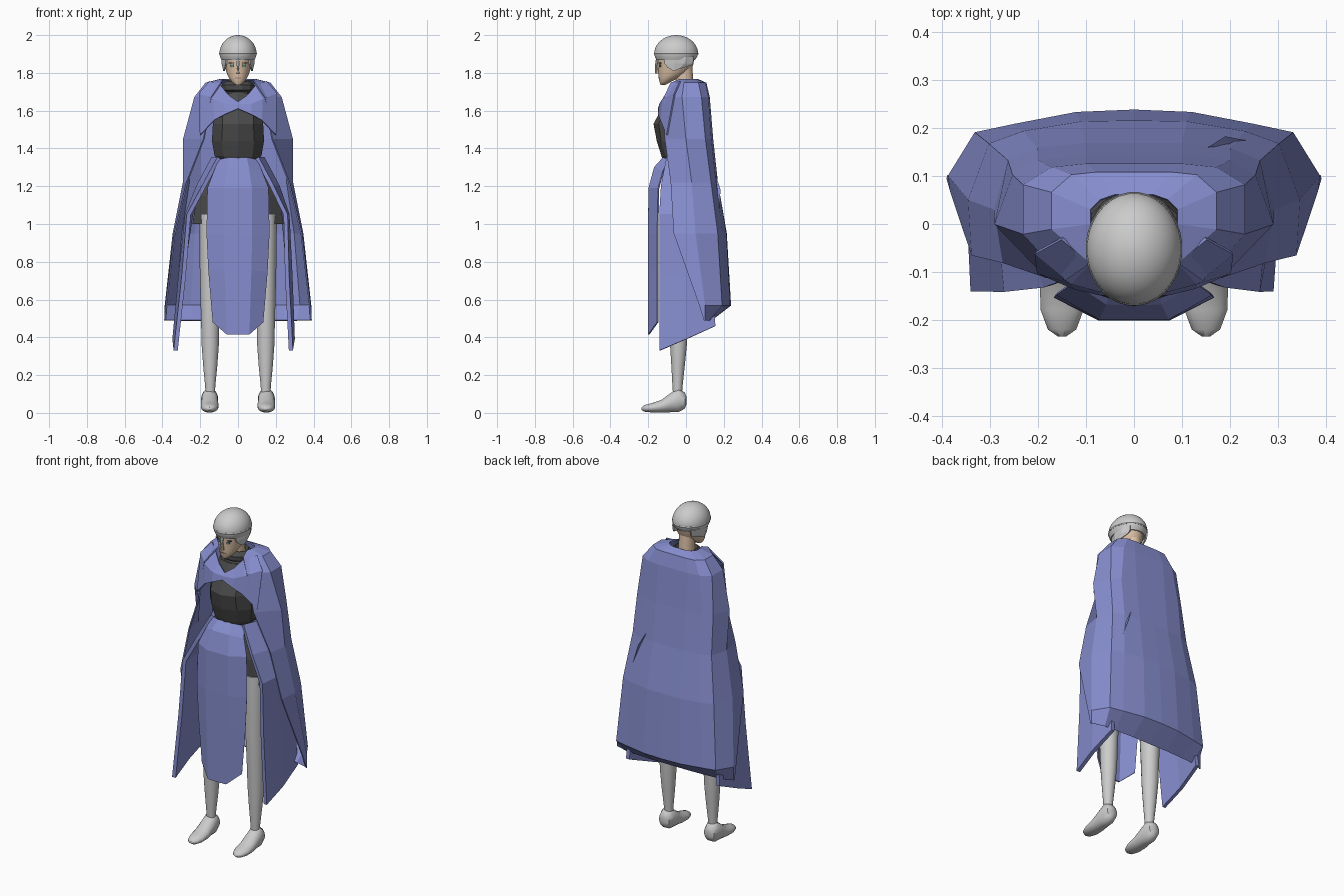
import bpy
from math import sin, cos, pi, radians

BLUE = (0.24, 0.27, 0.62, 1)
DARK = (0.07, 0.07, 0.07, 1)
SKIN = (0.72, 0.53, 0.38, 1)
EYE = (0.1, 0.25, 0.25, 1)
mats = {}


def make(name, verts, faces, color=None, smooth=False, mirror=False, thick=0):
    me = bpy.data.meshes.new(name)
    me.from_pydata(verts, [], faces)
    me.update()
    ob = bpy.data.objects.new(name, me)
    bpy.context.collection.objects.link(ob)
    if color:
        if color not in mats:
            mats[color] = bpy.data.materials.new(name + "_color")
            mats[color].diffuse_color = color
        me.materials.append(mats[color])
    if smooth:
        for p in me.polygons:
            p.use_smooth = True
        me.set_sharp_from_angle(angle=radians(45))
    if mirror:
        m = ob.modifiers.new("mirror", 'MIRROR')
        m.merge_threshold = 0.0005
    if thick:
        s = ob.modifiers.new("thickness", 'SOLIDIFY')
        s.thickness = thick
        s.offset = 0
    return ob


def loft(name, rings, n=12, along='z', x=0, **kw):
    """Rings: (height, centre, x radius, other radius), stacked along z or y."""
    verts, faces = [], []
    for h, c, rx, r in rings:
        for i in range(n):
            a = 2 * pi * (i + 0.5) / n
            px, q = x + rx * cos(a), c + r * sin(a)
            verts.append((px, q, h) if along == 'z' else (px, -h, q))
    for k in range(len(rings) - 1):
        for i in range(n):
            j = (i + 1) % n
            faces.append((k * n + i, k * n + j, (k + 1) * n + j, (k + 1) * n + i))
    faces += [tuple(reversed(range(n))), tuple(range((len(rings) - 1) * n, len(rings) * n))]
    return make(name, verts, faces, **kw)


def sheet(name, rows, **kw):
    """Cloth from rows of (x, y, z) points."""
    n = len(rows[0])
    verts = [p for r in rows for p in r]
    faces = [(k * n + i, k * n + i + 1, (k + 1) * n + i + 1, (k + 1) * n + i)
             for k in range(len(rows) - 1) for i in range(n - 1)]
    return make(name, verts, faces, **kw)


# legs and feet
loft("legs", [(0.10, -0.045, 0.026, 0.024), (0.14, -0.045, 0.027, 0.027),
              (0.25, -0.042, 0.038, 0.036), (0.36, -0.04, 0.046, 0.045),
              (0.52, -0.04, 0.05, 0.052), (0.75, -0.04, 0.056, 0.065),
              (1.05, -0.03, 0.06, 0.075)], n=20, x=0.147, smooth=True, mirror=True)
loft("feet", [(-0.003, 0.065, 0.012, 0.02), (0.006, 0.065, 0.034, 0.043),
              (0.04, 0.067, 0.046, 0.064), (0.08, 0.055, 0.045, 0.052),
              (0.13, 0.035, 0.047, 0.034), (0.18, 0.027, 0.045, 0.025),
              (0.22, 0.024, 0.03, 0.018), (0.235, 0.022, 0.008, 0.006)],
     n=20, along='y', x=0.15, smooth=True, mirror=True)

# dark clothing
loft("shorts", [(1.00, -0.02, 0.25, 0.1), (1.15, -0.02, 0.225, 0.105),
                (1.25, -0.015, 0.165, 0.1), (1.36, -0.02, 0.11, 0.085)], n=12, color=DARK)
loft("bodice", [(1.33, -0.02, 0.10, 0.1), (1.36, -0.02, 0.13, 0.11), (1.44, -0.03, 0.145, 0.125),
                (1.53, -0.03, 0.14, 0.142), (1.60, -0.02, 0.14, 0.115),
                (1.69, -0.01, 0.1, 0.075)], n=10, color=DARK)
loft("collar", [(1.66, -0.015, 0.08, 0.08), (1.70, -0.01, 0.066, 0.066), (1.71, -0.01, 0.088, 0.08),
                (1.735, -0.01, 0.092, 0.08), (1.755, -0.005, 0.065, 0.06),
                (1.73, -0.005, 0.05, 0.045)], n=12, color=DARK)

# cloak: half rows from back centre round to the front edge
cloak = [
    (0.49, [(0, .13), (.12, .13), (.24, .125), (.31, .12), (.386, .1), (.387, .095)]),
    (0.57, [(0, .235), (.12, .23), (.25, .205), (.33, .188), (.384, .1), (.38, .07)]),
    (0.95, [(0, .212), (.11, .21), (.23, .19), (.30, .165), (.342, .05), (.335, -.065)]),
    (1.22, [(0, .165), (.10, .165), (.20, .155), (.26, .13), (.288, .03), (.27, -.08)]),
    (1.45, [(0, .14), (.10, .14), (.20, .13), (.25, .1), (.287, 0), (.18, -.11)]),
    (1.67, [(0, .122), (.10, .122), (.17, .115), (.228, .08), (.228, -.02), (.14, -.115)]),
    (1.745, [(0, .105), (.08, .105), (.13, .1), (.17, .065), (.17, -.01), (.09, -.08)]),
    (1.765, [(0, .06), (.04, .06), (.07, .05), (.09, .03), (.09, 0), (.08, -.03)])]
sheet("cloak", [[(x, y, z) for x, y in row] for z, row in cloak],
      color=BLUE, mirror=True, thick=0.008)
sheet("cloak_front", [
    [(0, -.125, 1.645), (.05, -.105, 1.68), (.09, -.08, 1.73), (.15, -.03, 1.755)],
    [(0, -.138, 1.63), (.07, -.138, 1.635), (.13, -.122, 1.66), (.205, -.06, 1.69)],
    [(0, -.145, 1.61), (.07, -.145, 1.58), (.125, -.132, 1.55), (.2, -.1, 1.47)]],
    color=BLUE, mirror=True, thick=0.008)
# small raised fold on the back of the cloak
sheet("cloak_fold", [
    [(.12, .13, 1.32), (.135, .145, 1.3), (.14, .13, 1.28)],
    [(.17, .14, 1.2), (.19, .18, 1.18), (.21, .14, 1.14)],
    [(.235, .155, 1.02), (.25, .17, 1.0), (.25, .15, .98)]], color=BLUE, thick=0.006)

# front skirt panel: (edge z, centre z, half width, edge y, centre y)
panel = [(1.34, 1.35, .10, -.09, -.12), (1.28, 1.30, .125, -.12, -.165),
         (1.19, 1.19, .16, -.145, -.195), (0.95, 0.95, .165, -.15, -.197),
         (0.75, 0.75, .155, -.15, -.197), (0.48, 0.415, .132, -.15, -.197)]
sheet("front_skirt_panel", [[(0, cy, cz), (w * 0.45, cy, cz), (w, ey, ez)]
                            for ez, cz, w, ey, cy in panel],
      color=BLUE, mirror=True, thick=0.008)

# side skirt panels, the one on the left flaring further
side = [[(.10, -.10, 1.35), (.13, -.03, 1.35), (.11, .07, 1.35)],
        [(.18, -.13, 1.20), (.21, -.03, 1.20), (.18, .09, 1.20)],
        [(.252, -.14, 1.05), (.262, -.03, 1.05), (.24, .11, 1.05)],
        [(.26, -.14, .72), (.278, 0, .72), (.27, .14, .72)],
        [(.28, -.14, .33), (.29, 0, .39), (.28, .155, .46)]]
for sgn, label, flare in ((1, "right", 0), (-1, "left", 0.05)):
    sheet("side_skirt_panel_" + label,
          [[(sgn * (x + flare * max(0, (1.2 - z) / 0.87)), y, z) for x, y, z in r] for r in side],
          color=BLUE, thick=0.022)

# head
loft("neck", [(1.66, 0, 0.045, 0.045), (1.84, -0.015, 0.045, 0.05)], n=12, color=SKIN, smooth=True)
loft("head", [(1.737, -0.122, 0.014, 0.013), (1.75, -0.112, 0.032, 0.028),
              (1.775, -0.09, 0.05, 0.055), (1.80, -0.068, 0.061, 0.078),
              (1.84, -0.055, 0.072, 0.094), (1.90, -0.052, 0.078, 0.1)],
     n=20, color=SKIN, smooth=True)
loft("nose", [(1.797, -0.148, 0.012, 0.016), (1.81, -0.146, 0.009, 0.014),
              (1.85, -0.143, 0.005, 0.006)], n=6, color=SKIN)
loft("mouth", [(1.769, -0.139, 0.018, 0.006), (1.776, -0.141, 0.018, 0.006)],
     n=8, color=(0.5, 0.28, 0.22, 1))
loft("eyes", [(1.832, -0.137, 0.01, 0.006), (1.845, -0.137, 0.013, 0.007)],
     n=8, x=0.03, color=EYE, mirror=True)
loft("brows", [(1.85, -0.137, 0.02, 0.007), (1.855, -0.137, 0.02, 0.007)],
     n=8, x=0.033, color=DARK, mirror=True)

# hair locks beneath the cap
sheet("hair_sides", [[(.062, -.115, 1.885), (.085, -.06, 1.885), (.082, 0, 1.885), (.06, .04, 1.885)],
                     [(.062, -.112, 1.85), (.083, -.06, 1.85), (.08, -.01, 1.85), (.058, .035, 1.85)],
                     [(.066, -.098, 1.83), (.074, -.065, 1.81), (.076, -.04, 1.82), (.062, .02, 1.84)]],
      mirror=True, thick=0.008)
loft("hair_fringe", [(1.80, -0.162, 0.003, 0.003), (1.84, -0.158, 0.008, 0.006),
                     (1.885, -0.148, 0.014, 0.01)], n=6)

# domed cap with a tucked-in rim
dome = [(1.90 + 0.1 * sin(a), -0.052, 0.099 * cos(a), 0.117 * cos(a))
        for a in [radians(d) for d in range(0, 90, 9)]]
loft("cap", [(1.868, -0.054, 0.088, 0.102), (1.885, -0.053, 0.095, 0.112)] + dome
     + [(2.0, -0.052, 0.002, 0.002)], n=32, smooth=True)
loft("cap_rim", [(1.897, -0.052, 0.099, 0.117), (1.902, -0.052, 0.101, 0.119),
                 (1.907, -0.052, 0.099, 0.117)], n=32)
